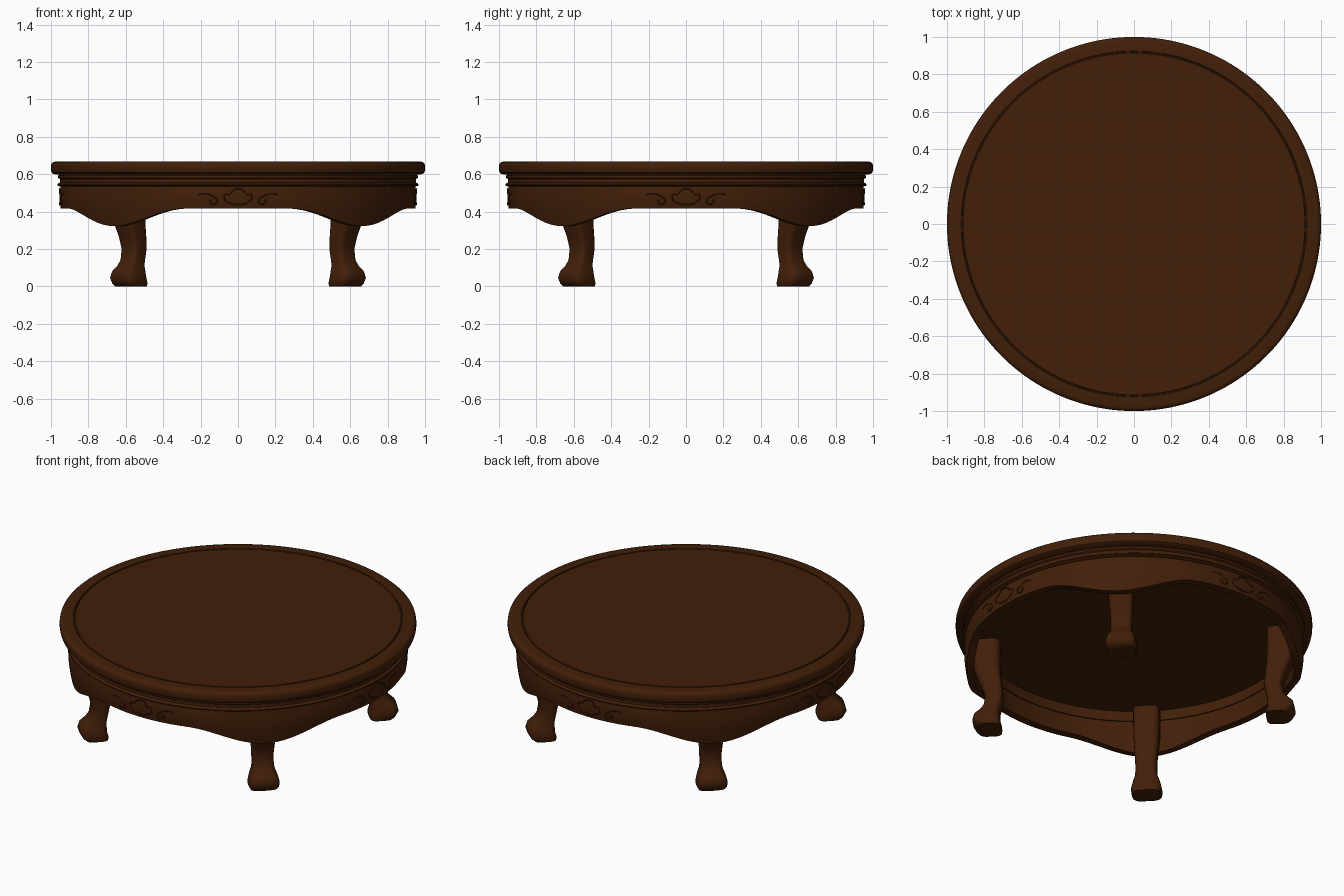
import bpy, bmesh, math
from math import sin, cos, pi, radians

if "Cube" in bpy.data.objects:
    bpy.data.objects.remove(bpy.data.objects["Cube"])

# One dark wood colour for the whole table
wood = bpy.data.materials.new("brown wood")
wood.use_nodes = True
wood.diffuse_color = (0.054, 0.0135, 0.0025, 1)
wood.node_tree.nodes["Principled BSDF"].inputs["Base Color"].default_value = wood.diffuse_color


def finish(name, bm, angle=35):
    bmesh.ops.recalc_face_normals(bm, faces=bm.faces)
    me = bpy.data.meshes.new(name)
    bm.to_mesh(me)
    bm.free()
    ob = bpy.data.objects.new(name, me)
    bpy.context.collection.objects.link(ob)
    me.materials.append(wood)
    bpy.ops.object.select_all(action='DESELECT')
    ob.select_set(True)
    bpy.context.view_layer.objects.active = ob
    bpy.ops.object.shade_smooth_by_angle(angle=radians(angle))


def bridge(bm, a, b):
    n = len(a)
    for i in range(n):
        j = (i + 1) % n
        bm.faces.new((a[i], a[j], b[j], b[i]))


def lathe(name, profile, hollow=False, n=160):
    """Spin (radius, z) points into a capped solid or a hollow ring."""
    bm = bmesh.new()
    rings = [[bm.verts.new((r * cos(2 * pi * i / n), r * sin(2 * pi * i / n), z))
              for i in range(n)] for r, z in profile]
    for a, b in zip(rings, rings[1:]):
        bridge(bm, a, b)
    if hollow:
        bridge(bm, rings[-1], rings[0])
    else:
        bm.faces.new(rings[0])
        bm.faces.new(rings[-1])
    finish(name, bm)


# Round top with a cut groove and a rounded rim
lathe("table_top", [
    (0.914, 0.668), (0.916, 0.656), (0.922, 0.656), (0.924, 0.668),
    (0.975, 0.668), (0.988, 0.665), (0.997, 0.657), (1.0, 0.645),
    (1.0, 0.622), (0.996, 0.608), (0.985, 0.6), (0.94, 0.597)])

# Stepped moulding ring under the top, open in the middle
lathe("moulding", [
    (0.9, 0.599), (0.955, 0.599), (0.962, 0.592), (0.962, 0.58), (0.953, 0.574),
    (0.953, 0.556), (0.958, 0.552), (0.966, 0.547), (0.966, 0.541),
    (0.958, 0.536), (0.94, 0.532), (0.895, 0.532)], hollow=True)


def dip(angle):
    """One at each leg, zero midway between legs."""
    off = abs((angle % (pi / 2)) - pi / 4)
    width = radians(28)
    return 0.5 + 0.5 * cos(pi * off / width) if off < width else 0


# Apron with a scalloped lower edge
bm = bmesh.new()
columns, rows = 192, 8
top = 0.536
rings = [[] for _ in range(2 * rows + 2)]
for i in range(columns):
    a = 2 * pi * i / columns
    d = dip(a)
    low = 0.416 - 0.094 * d
    for k in range(rows + 1):
        t = k / rows
        z = top + (low - top) * t
        outer = 0.948 + 0.006 * sin(pi * t) - 0.012 * d * t ** 2
        inner = 0.902 - 0.005 * d * t ** 2
        rings[k].append(bm.verts.new((outer * cos(a), outer * sin(a), z)))
        rings[2 * rows + 1 - k].append(bm.verts.new((inner * cos(a), inner * sin(a), z)))
for k in range(len(rings)):
    bridge(bm, rings[k], rings[(k + 1) % len(rings)])
finish("apron", bm)

# Curved legs: height, distance from centre, depth, width
SECTIONS = [
    (0.0, 0.81, 0.13, 0.155), (0.015, 0.817, 0.147, 0.17),
    (0.045, 0.83, 0.155, 0.172), (0.08, 0.826, 0.145, 0.155),
    (0.11, 0.81, 0.115, 0.13), (0.14, 0.796, 0.1, 0.12),
    (0.2, 0.785, 0.102, 0.122), (0.26, 0.796, 0.115, 0.13),
    (0.33, 0.816, 0.138, 0.14), (0.4, 0.828, 0.155, 0.148), (0.55, 0.828, 0.158, 0.15)]


def rounded(v):
    return math.copysign(abs(v) ** 0.5, v)


def leg(name, angle, n=28):
    bm = bmesh.new()
    rings = []
    for z, r, depth, width in SECTIONS:
        ring = []
        for i in range(n):
            t = 2 * pi * i / n
            u = r + depth / 2 * rounded(cos(t))
            v = width / 2 * rounded(sin(t))
            ring.append(bm.verts.new((u * cos(angle) - v * sin(angle),
                                      u * sin(angle) + v * cos(angle), z)))
        rings.append(ring)
    for a, b in zip(rings, rings[1:]):
        bridge(bm, a, b)
    bm.faces.new(rings[0])
    bm.faces.new(rings[-1])
    finish(name, bm, 50)


for name, deg in (("back_left_leg", 45), ("back_right_leg", 135),
                  ("front_right_leg", 225), ("front_left_leg", 315)):
    leg(name, radians(deg))

# Carved cloud and scrolls in the middle of each side
CLOUD = [(0, 0.522), (0.03, 0.512), (0.042, 0.495), (0.07, 0.49), (0.07, 0.462),
         (0.045, 0.447), (0.02, 0.438)]
SCROLL = [(0.14, 0.463), (0.153, 0.456), (0.145, 0.443), (0.122, 0.441), (0.11, 0.456),
          (0.128, 0.478), (0.16, 0.493), (0.19, 0.496), (0.215, 0.49)]


def carving(name, angle):
    cu = bpy.data.curves.new(name, 'CURVE')
    cu.dimensions = '3D'
    cu.bevel_depth = 0.004
    cu.bevel_resolution = 1
    cu.resolution_u = 5
    mirrored = [(-x, z) for x, z in reversed(CLOUD[1:])]
    paths = [(CLOUD + mirrored, True), (SCROLL, False),
             ([(-x, z) for x, z in SCROLL], False)]
    for points, closed in paths:
        s = cu.splines.new('BEZIER')
        s.bezier_points.add(len(points) - 1)
        s.use_cyclic_u = closed
        for p, (x, z) in zip(s.bezier_points, points):
            a = angle + x / 0.953
            p.co = (0.953 * cos(a), 0.953 * sin(a), z)
            p.handle_left_type = p.handle_right_type = 'AUTO'
    cu.materials.append(wood)
    bpy.context.collection.objects.link(bpy.data.objects.new(name, cu))


for side, deg in (("left", 0), ("back", 90), ("right", 180), ("front", 270)):
    carving(side + "_carving", radians(deg))
